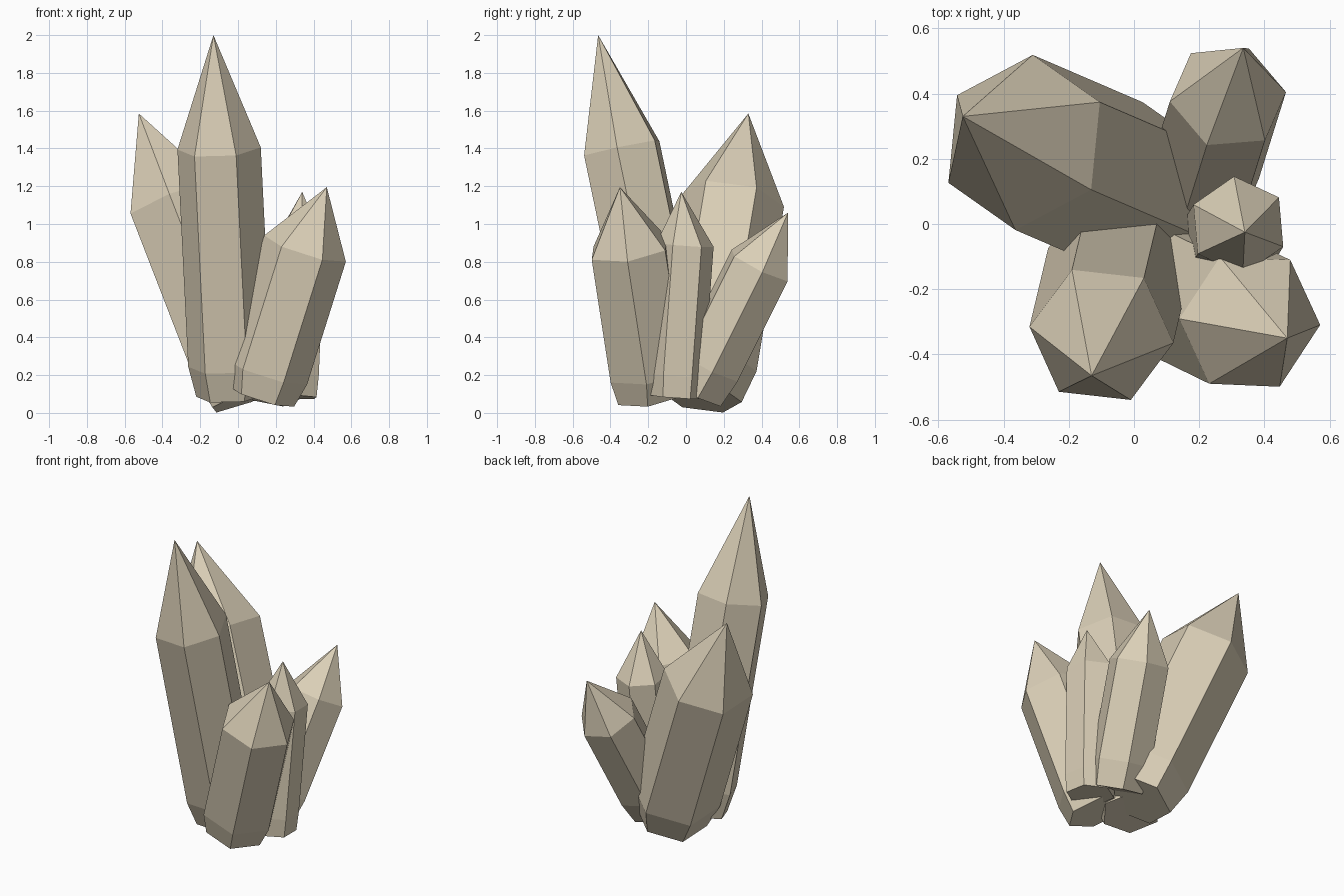
import bpy, bmesh, math
from mathutils import Vector

if "Cube" in bpy.data.objects:
    bpy.data.objects.remove(bpy.data.objects["Cube"])

stone = bpy.data.materials.new("beige_stone")
stone.diffuse_color = (0.70, 0.62, 0.47, 1)
stone.use_nodes = True
stone.node_tree.nodes["Principled BSDF"].inputs["Base Color"].default_value = stone.diffuse_color


def crystal(name, base, low, high, tip, radius, phase, base_scale):
    """Six-sided pointed prism; rings stand square to the axis low -> high."""
    axis = (Vector(high) - Vector(low)).normalized()
    u = Vector((1, 0, 0))
    u = (u - axis * u.dot(axis)).normalized()
    v = axis.cross(u)
    bm = bmesh.new()
    rings = []
    for centre, r in ((base, radius * base_scale), (low, radius), (high, radius)):
        ring = []
        for i in range(6):
            a = math.radians(phase + 60 * i)
            ring.append(bm.verts.new(Vector(centre) + r * (u * math.cos(a) + v * math.sin(a))))
        rings.append(ring)
    top = bm.verts.new(tip)
    bm.faces.new(rings[0][::-1])
    for i in range(6):
        j = (i + 1) % 6
        for a, b in zip(rings, rings[1:]):
            bm.faces.new((a[i], a[j], b[j], b[i]))
        bm.faces.new((rings[2][i], rings[2][j], top))
    bmesh.ops.recalc_face_normals(bm, faces=bm.faces)
    mesh = bpy.data.meshes.new(name)
    bm.to_mesh(mesh)
    bm.free()
    mesh.materials.append(stone)
    bpy.context.collection.objects.link(bpy.data.objects.new(name, mesh))


# Tall front crystal
crystal("tall_crystal", (-0.04, -0.07, 0.09), (-0.043, -0.10, 0.25),
        (-0.10, -0.34, 1.40), (-0.13, -0.465, 2.0), 0.222, 54, 0.82)
# Wide leaning crystal at the back left
crystal("wide_crystal", (0.05, 0.08, 0.085), (0.0, 0.105, 0.255),
        (-0.337, 0.25, 1.125), (-0.525, 0.33, 1.585), 0.272, 24, 0.8)
# Front right crystal
crystal("front_crystal", (0.12, -0.195, 0.09), (0.15, -0.20, 0.22),
        (0.355, -0.30, 0.87), (0.47, -0.35, 1.195), 0.227, -5, 0.82)
# Slim upright crystal
crystal("slim_crystal", (0.285, -0.06, 0.085), (0.29, -0.055, 0.2),
        (0.32, -0.005, 0.89), (0.34, -0.025, 1.17), 0.152, 35, 0.95)
# Back right crystal
crystal("back_crystal", (0.18, 0.05, 0.11), (0.205, 0.125, 0.25),
        (0.288, 0.39, 0.78), (0.335, 0.54, 1.06), 0.182, 9, 0.9)
